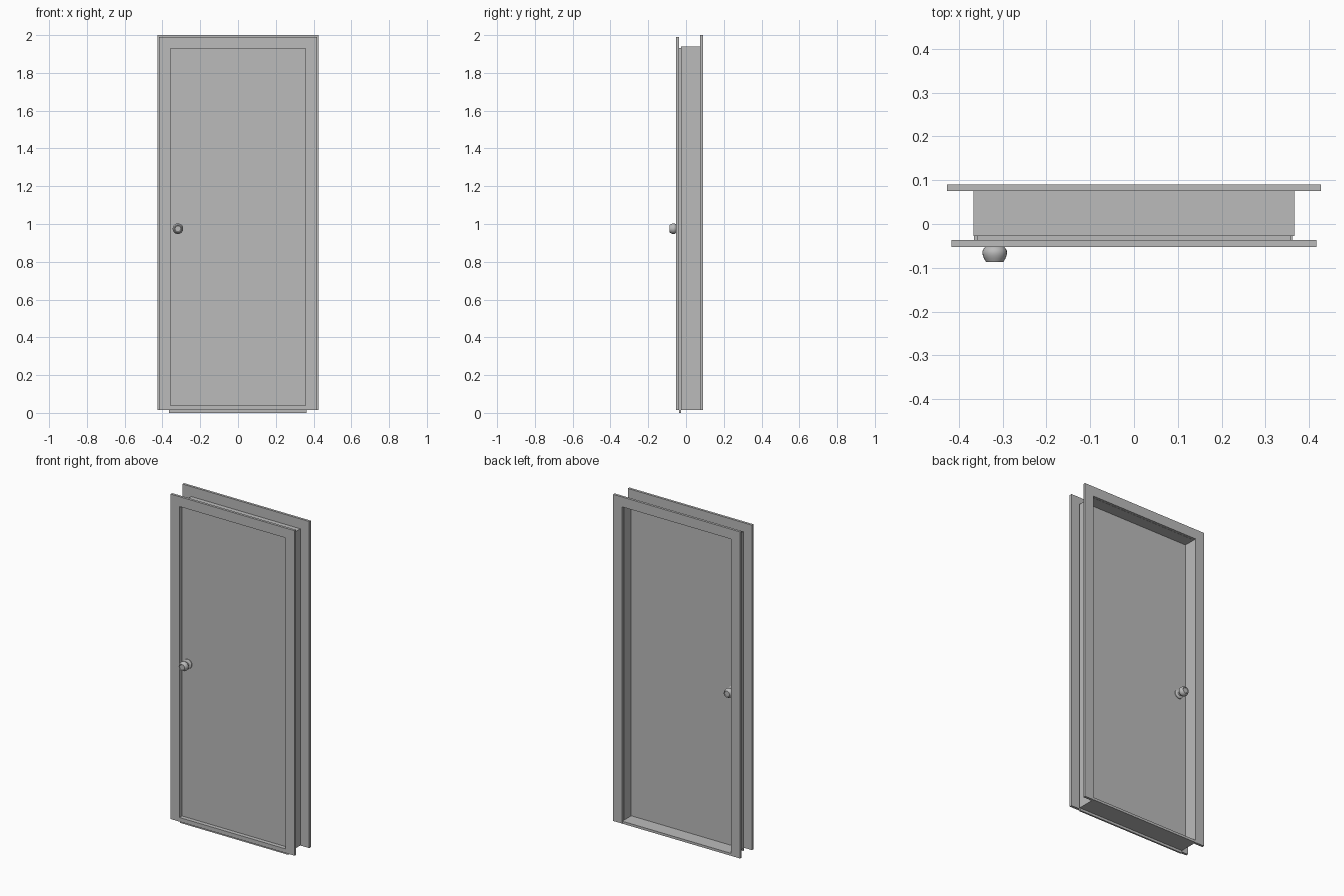
import bpy, bmesh, math
from mathutils import Matrix

cube = bpy.data.objects.get("Cube")
if cube:
    bpy.data.objects.remove(cube, do_unlink=True)

grey = bpy.data.materials.new("plain_grey")
grey.use_nodes = True
colour = (0.5, 0.5, 0.5, 1)
grey.diffuse_color = colour
grey.node_tree.nodes["Principled BSDF"].inputs["Base Color"].default_value = colour


def finish(name, bm):
    bmesh.ops.recalc_face_normals(bm, faces=bm.faces)
    mesh = bpy.data.meshes.new(name)
    bm.to_mesh(mesh)
    bm.free()
    mesh.materials.append(grey)
    obj = bpy.data.objects.new(name, mesh)
    bpy.context.collection.objects.link(obj)
    return obj


def prism(name, outline, y0, y1):
    """Extrude an outline in x, z from y0 to y1."""
    bm = bmesh.new()
    face = bm.faces.new([bm.verts.new((x, y0, z)) for x, z in outline])
    new = bmesh.ops.extrude_face_region(bm, geom=[face])["geom"]
    verts = [v for v in new if isinstance(v, bmesh.types.BMVert)]
    bmesh.ops.translate(bm, verts=verts, vec=(0, y1 - y0, 0))
    return finish(name, bm)


def box(name, x0, x1, y0, y1, z0, z1):
    return prism(name, [(x0, z0), (x1, z0), (x1, z1), (x0, z1)], y0, y1)


def portal(name, half, top, width, y0, y1, bottom=0.015):
    """Two legs and a head, made as one piece."""
    i, t = half - width, top - width
    return prism(name, [(-half, bottom), (-half, top), (half, top), (half, bottom),
                        (i, bottom), (i, t), (-i, t), (-i, bottom)], y0, y1)


def knob(name, y, direction):
    """Turned handle with a rose, neck and dished grip, standing off the door."""
    profile = [(0, 0), (0.028, 0), (0.028, 0.004), (0.024, 0.007), (0.012, 0.009),
               (0.011, 0.020), (0.018, 0.023), (0.024, 0.028), (0.0275, 0.034),
               (0.028, 0.040), (0.027, 0.046), (0.024, 0.053), (0.020, 0.060),
               (0.017, 0.060), (0.015, 0.058), (0, 0.058)]
    bm = bmesh.new()
    verts = [bm.verts.new((r, 0, h)) for r, h in profile]
    edges = [bm.edges.new(pair) for pair in zip(verts, verts[1:])]
    bmesh.ops.spin(bm, geom=verts + edges, cent=(0, 0, 0), axis=(0, 0, 1),
                   angle=2 * math.pi, steps=24, use_merge=True)
    bmesh.ops.remove_doubles(bm, verts=bm.verts, dist=0.0001)
    turn = Matrix.Rotation(-direction * math.pi / 2, 4, "X")
    bmesh.ops.transform(bm, matrix=Matrix.Translation((-0.318, y, 0.975)) @ turn,
                        verts=bm.verts)
    obj = finish(name, bm)
    bpy.ops.object.select_all(action="DESELECT")
    obj.select_set(True)
    bpy.context.view_layer.objects.active = obj
    bpy.ops.object.shade_smooth_by_angle(angle=math.radians(35))


# Casings on both sides of the wall
portal("front_casing", 0.417, 1.99, 0.06, -0.052, -0.037)
portal("back_casing", 0.4265, 2.0, 0.06, 0.075, 0.09)

# Thin jamb lining, narrowing to a stop at the front
portal("jamb", 0.3665, 1.94, 0.001, -0.027, 0.075)
portal("door_stop", 0.358, 1.931, 0.001, -0.037, -0.027)
portal("stop_rebate", 0.3665, 1.94, 0.0095, -0.0275, -0.0265)

# Threshold with its raised front lip and lower strip
box("sill", -0.3655, 0.3655, -0.027, 0.09, 0.015, 0.03)
box("sill_lip", -0.357, 0.357, -0.052, -0.027, 0.015, 0.04)
box("sill_strip", -0.365, 0.362, -0.037, -0.027, 0.0, 0.015)

# Door leaf and its two handles
box("door_leaf", -0.3655, 0.3655, -0.0265, 0.004, 0.03, 1.939)
knob("front_knob", -0.0265, -1)
knob("back_knob", 0.004, 1)
